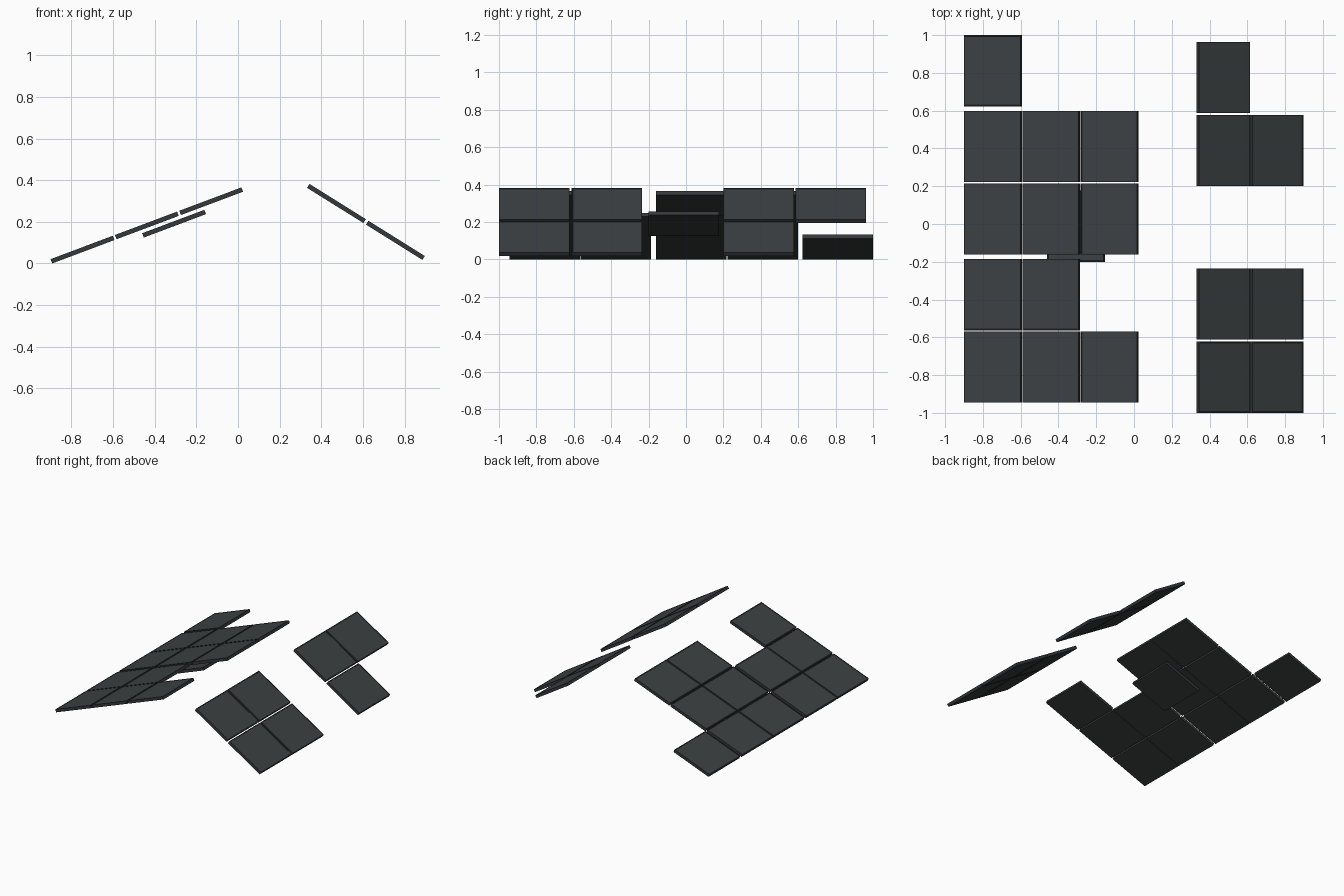
import bpy, bmesh
from math import radians, tan

if "Cube" in bpy.data.objects:
    bpy.data.objects.remove(bpy.data.objects["Cube"])

L, W, T = 0.319, 0.377, 0.022   # length along slope, width along y, thickness


def material(name, rgb):
    m = bpy.data.materials.new(name)
    m.diffuse_color = (*rgb, 1)
    m.use_nodes = True
    m.node_tree.nodes["Principled BSDF"].inputs["Base Color"].default_value = m.diffuse_color
    return m


frame_mat = material("dark_frame", (0.035, 0.039, 0.041))
glass_mat = material("dark_glass", (0.046, 0.053, 0.056))

# One panel: thin slab with a slightly recessed glass face on top
bm = bmesh.new()
bmesh.ops.create_cube(bm, size=1)
bmesh.ops.scale(bm, vec=(L, W, T), verts=bm.verts)
bm.faces.ensure_lookup_table()
top = max(bm.faces, key=lambda f: f.calc_center_median().z)
bmesh.ops.inset_region(bm, faces=[top], thickness=0.008)
bmesh.ops.inset_region(bm, faces=[top], thickness=0.001, depth=-0.002)
top.material_index = 1
panel_mesh = bpy.data.meshes.new("panel")
bm.to_mesh(panel_mesh)
bm.free()
panel_mesh.materials.append(frame_mat)
panel_mesh.materials.append(glass_mat)


def panel(name, x, y, z, tilt):
    ob = bpy.data.objects.new(name, panel_mesh)
    ob.location = (x, y, z)
    ob.rotation_euler = (0, radians(tilt), 0)
    bpy.context.collection.objects.link(ob)


# Left slope, rising to the right: (row y, number of panels from the eave)
A = 20.6
for r, (y, n) in enumerate([(0.8115, 1), (0.41, 3), (0.027, 3), (-0.375, 2), (-0.7565, 3)]):
    for c in range(n):
        dx = 0.309 * c
        panel(f"left_panel_{r}_{c}", -0.747 + dx, y, 0.0665 + dx * tan(radians(A)), -A)

# Loose panel lying beneath the left slope
panel("under_panel", -0.307, -0.012, 0.191, -A)

# Right slope, falling to the right: (row y, columns counted from the ridge)
B = 32
for r, (y, cols) in enumerate([(0.775, [0]), (0.389, [0, 1]), (-0.423, [0, 1]), (-0.8115, [0, 1])]):
    for c in cols:
        dx = 0.283 * c
        panel(f"right_panel_{r}_{c}", 0.473 + dx, y, 0.288 - dx * tan(radians(B)), B)
